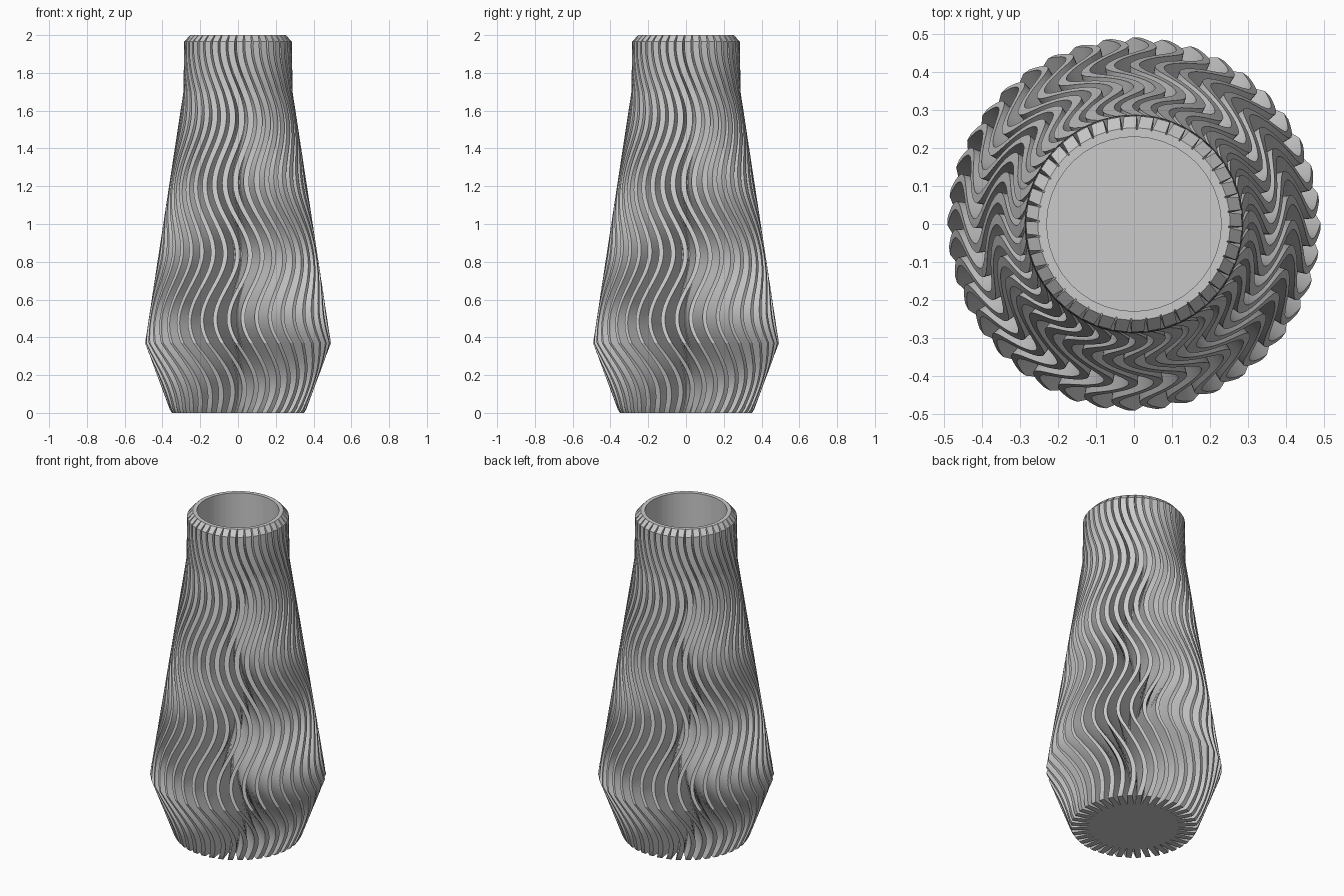
import bpy, bmesh
from math import sin, cos, pi, radians

if "Cube" in bpy.data.objects:
    bpy.data.objects.remove(bpy.data.objects["Cube"])

FINS = 40
CORE = 0.25      # radius at the bottom of the grooves
BORE = 0.23      # inner wall radius
FLOOR = 0.04     # floor thickness
ENVELOPE = [(0, 0.35), (0.02, 0.362), (0.37, 0.492), (1.70, 0.289), (1.965, 0.285), (2.0, 0.254)]


def outer_radius(z):
    for (z0, r0), (z1, r1) in zip(ENVELOPE, ENVELOPE[1:]):
        if z <= z1:
            return r0 + (r1 - r0) * (z - z0) / (z1 - z0)
    return ENVELOPE[-1][1]


def wave(z):
    # fins sway from side to side and drift slowly around the body
    return 0.03 - 0.125 * z + 0.15 * cos(2 * pi * (z - 0.13) / 0.72)


def ring_points(z):
    # each fin: groove edge, two tip corners, groove edge
    r = outer_radius(z)
    base = 0.018 / CORE
    tip = (0.018 - 0.008 * (r - CORE) / 0.24) / r
    pts = []
    for i in range(FINS):
        a = -pi / 2 + wave(z) + (i + 0.5) * 2 * pi / FINS
        pts += [(CORE, a - base), (r, a - tip), (r, a + tip), (CORE, a + base)]
    return pts


bm = bmesh.new()


def add_ring(points, z):
    return [bm.verts.new((r * cos(a), r * sin(a), z)) for r, a in points]


def bridge(lower, upper):
    n = len(lower)
    for i in range(n):
        j = (i + 1) % n
        bm.faces.new((lower[i], lower[j], upper[j], upper[i]))


def circle(z, ref_z, radius):
    return add_ring([(radius, a) for _, a in ring_points(ref_z)], z)


# underside disc
under = circle(0, 0, CORE - 0.005)
bm.faces.new(under[::-1])

# finned outside wall
levels = sorted({round(2 * i / 100, 4) for i in range(101)} | {z for z, _ in ENVELOPE})
previous = under
for z in levels:
    ring = add_ring(ring_points(z), z)
    bridge(previous, ring)
    previous = ring

# rim, bore and inside floor
for z, radius in ((2.0, CORE - 0.003), (2.0, BORE), (FLOOR, BORE)):
    ring = circle(z, 2.0, radius)
    bridge(previous, ring)
    previous = ring
bm.faces.new(previous)

bmesh.ops.recalc_face_normals(bm, faces=bm.faces)
mesh = bpy.data.meshes.new("finned_vase")
bm.to_mesh(mesh)
bm.free()
vase = bpy.data.objects.new("finned_vase", mesh)
bpy.context.collection.objects.link(vase)
bpy.context.view_layer.objects.active = vase
vase.select_set(True)
bpy.ops.object.shade_smooth_by_angle(angle=radians(25))
